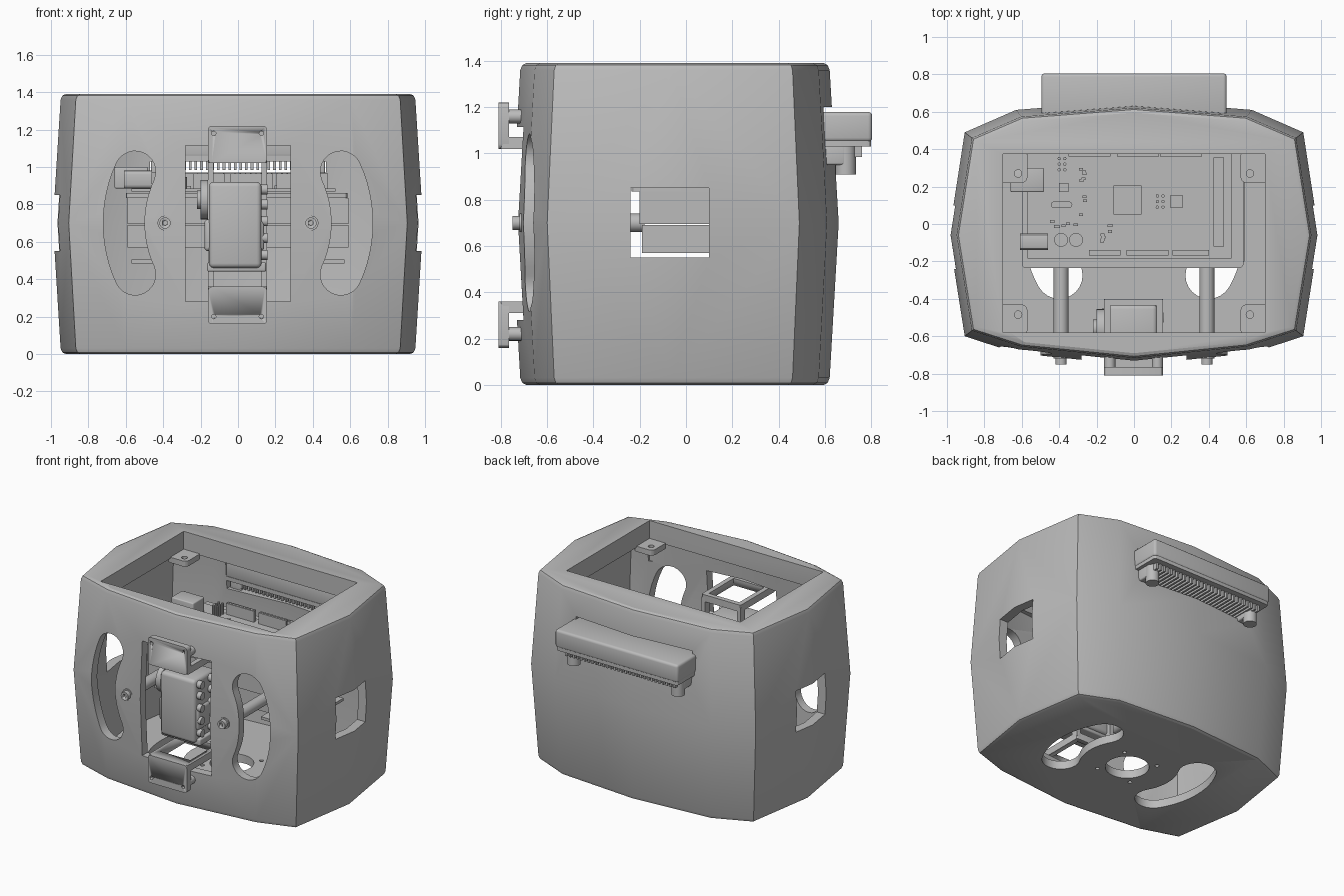
import bpy, bmesh, math, random
from mathutils import Vector, Matrix

old = bpy.data.objects.get("Cube")
if old:
    bpy.data.objects.remove(old, do_unlink=True)

grey = bpy.data.materials.new("plain grey")
grey.use_nodes = True
grey.diffuse_color = (0.5, 0.5, 0.5, 1)
grey.node_tree.nodes["Principled BSDF"].inputs["Base Color"].default_value = (0.5, 0.5, 0.5, 1)


def finish(name, bm, angle=30):
    bmesh.ops.recalc_face_normals(bm, faces=bm.faces)
    mesh = bpy.data.meshes.new(name)
    bm.to_mesh(mesh)
    bm.free()
    mesh.materials.append(grey)
    ob = bpy.data.objects.new(name, mesh)
    bpy.context.collection.objects.link(ob)
    smooth(ob, angle)
    return ob


def smooth(ob, angle=30):
    bpy.ops.object.select_all(action="DESELECT")
    ob.select_set(True)
    bpy.context.view_layer.objects.active = ob
    bpy.ops.object.shade_smooth_by_angle(angle=math.radians(angle))


def box(name, x, y, z, bevel=0, axis=None):
    """Box from ranges; bevels all edges, or just those along one axis."""
    bm = bmesh.new()
    lo, hi = Vector((x[0], y[0], z[0])), Vector((x[1], y[1], z[1]))
    bmesh.ops.create_cube(bm, size=1, matrix=Matrix.Translation((lo + hi) / 2) @ Matrix.Diagonal((*(hi - lo), 1)))
    if bevel:
        edges = [e for e in bm.edges if axis is None
                 or abs((e.verts[0].co - e.verts[1].co)[axis]) > 1e-4]
        bmesh.ops.bevel(bm, geom=edges, offset=bevel, segments=3, profile=0.5, affect="EDGES")
    return finish(name, bm)


def rod(name, centre, radius, depth, axis="Z", sides=24):
    turn = {"X": Matrix.Rotation(math.pi / 2, 4, "Y"), "Y": Matrix.Rotation(math.pi / 2, 4, "X"),
            "Z": Matrix()}[axis]
    bm = bmesh.new()
    bmesh.ops.create_cone(bm, cap_ends=True, segments=sides, radius1=radius, radius2=radius,
                          depth=depth, matrix=Matrix.Translation(centre) @ turn)
    return finish(name, bm)


def loft(name, rings):
    """Closed skin through rings of equal length."""
    bm = bmesh.new()
    loops = [[bm.verts.new(p) for p in ring] for ring in rings]
    for a, b in zip(loops, loops[1:]):
        for i in range(len(a)):
            j = (i + 1) % len(a)
            bm.faces.new((a[i], a[j], b[j], b[i]))
    bm.faces.new(loops[0])
    bm.faces.new(loops[-1])
    return finish(name, bm)


def cut(target, cutter):
    mod = target.modifiers.new("cut", "BOOLEAN")
    mod.object = cutter
    mod.solver = "EXACT"
    bpy.context.view_layer.objects.active = target
    bpy.ops.object.modifier_apply(modifier=mod.name)
    bpy.data.objects.remove(cutter, do_unlink=True)


def bean(mid, half, sag, width, steps=12):
    """Curved slot outline, bulging towards +u around (mid, 0)."""
    R = (half ** 2 + sag ** 2) / (2 * sag)
    a = math.asin(half / R)
    pts = []
    for s in (1, -1):
        arc = [s * a * (2 * i / steps - 1) for i in range(steps + 1)]
        pts += [(mid - R + (R + s * width) * math.cos(t), (R + s * width) * math.sin(t)) for t in arc]
        cu, cv = mid - R + R * math.cos(a), s * R * math.sin(a)
        for i in range(1, steps):
            t = s * a + math.pi * i / steps + (0 if s > 0 else math.pi)
            pts.append((cu + width * math.cos(t), cv + width * math.sin(t)))
    return pts


# Body shell: bulged outline with rounded rims
half = [(0, -0.755), (0.63, -0.69), (0.905, -0.60), (0.99, -0.06), (0.905, 0.49), (0.63, 0.61), (0, 0.66)]
outline = half + [(-x, y) for x, y in half[-2:0:-1]]


def ring(z, inset):
    return [(x * (1 - inset), (y + 0.05) * (1 - inset * 1.3) - 0.05, z) for x, y in outline]


H, MID = 1.39, 0.7
rim = [(0.07, 0), (0.052, 0.008), (0.042, 0.03)]
body = loft("body_shell", [ring(z, i) for i, z in rim] + [ring(MID, 0)]
            + [ring(H - z, i) for i, z in reversed(rim)])
cut(body, loft("cavity", [ring(0.06, 0.11), ring(MID, 0.065), ring(1.25, 0.11)]))
cut(body, box("top_opening", (-0.70, 0.70), (-0.58, 0.375), (1.1, 1.6)))
cut(body, box("front_opening", (-0.28, 0.28), (-1, -0.5), (0.28, 1.115)))
cut(body, box("back_slot", (-0.47, 0.47), (0.45, 0.9), (0.97, 1.2)))
cut(body, rod("floor_hole", (0, -0.07, 0), 0.145, 0.4, sides=40))
for s in (-1, 1):
    cut(body, box("side_window", sorted((s * 0.75, s * 1.2)), (-0.24, 0.10), (0.55, 0.85)))
    slot = bean(0.61, 0.275, 0.06, 0.11)
    cut(body, loft("front_slot", [[(s * u, y, v + MID) for u, v in slot] for y in (-1, -0.5)]))
    slot = bean(0.46, 0.225, 0.06, 0.125)
    cut(body, loft("floor_slot", [[(s * u, v - 0.05, z) for u, v in slot] for z in (-0.2, 0.2)]))
    for t in (-1, 1):
        cut(body, rod("floor_screw_hole", (s * 0.14, -0.07 + t * 0.14, 0), 0.014, 0.4, sides=12))
smooth(body, 25)

# Corner tabs under the top opening
for s in (-1, 1):
    for y in ((0.22, 0.40), (-0.60, -0.43)):
        tab = box("corner_tab", sorted((s * 0.57, s * 0.73)), y, (1.22, 1.26), 0.03, 2)
        cut(tab, rod("hole", (s * 0.62, 0.27 if y[0] > 0 else -0.485, 1.24), 0.02, 0.2, sides=16))

# Support rods with front screws
for s in (-1, 1):
    rod("support_rod", (s * 0.39, -0.45, MID), 0.04, 0.54, "Y")
    screw = rod("front_screw", (s * 0.39, -0.725, MID), 0.03, 0.05, "Y")
    cut(screw, rod("socket", (s * 0.39, -0.75, MID), 0.014, 0.03, "Y", 6))

# Battery box and shelf
box("battery_box", (-0.59, 0.59), (-0.19, 0.30), (0.57, 0.69))
box("battery_lid", (-0.59, 0.59), (-0.20, 0.30), (0.695, 0.835))
box("shelf", (-0.60, 0.585), (-0.235, 0.50), (0.835, 0.86), 0.02, 2)
for x in (-0.43, 0.43):
    box("floor_rail", (x - 0.14, x + 0.14), (-0.15, 0.40), (0.485, 0.505))

# Circuit board with its parts
B = 0.885
box("circuit_board", (-0.57, 0.52), (-0.185, 0.42), (0.868, B))
box("data_port", (-0.66, -0.48), (0.17, 0.30), (B, 1.0), 0.008)
box("power_port", (-0.61, -0.46), (-0.14, -0.05), (B, 0.98), 0.02, 0)
box("main_chip", (-0.11, 0.04), (0.05, 0.205), (B, B + 0.02))
box("small_chip", (0.195, 0.26), (0.085, 0.155), (B, B + 0.015))
box("port_chip", (-0.40, -0.35), (0.17, 0.22), (B, B + 0.015))
box("crystal", (-0.445, -0.33), (0.085, 0.12), (B, B + 0.04), 0.017, 2)
for x in (-0.39, -0.31):
    rod("capacitor", (x, -0.085, B + 0.03), 0.037, 0.06)


def header(x, y, nx, ny):
    """Socket strip with a grid of small contacts on top."""
    p = 0.028
    box("pin_header", (x, x + nx * p), (y, y + ny * p), (B, B + 0.08))
    for i in range(nx):
        for j in range(ny):
            cx, cy = x + (i + 0.5) * p, y + (j + 0.5) * p
            box("pin", (cx - 0.007, cx + 0.007), (cy - 0.007, cy + 0.007), (B + 0.08, B + 0.084))


for x, n in ((-0.24, 6), (-0.04, 8), (0.205, 7)):
    header(x, -0.168, n, 1)
for x in (-0.35, -0.09, 0.14):
    header(x, 0.362, 8, 1)
header(0.425, -0.12, 2, 17)
for x, y in ((-0.40, 0.32), (0.125, 0.12)):
    for i in range(6):
        rod("pin", (x + (i % 2) * 0.03, y + (i // 2 - 1) * 0.03, B + 0.04), 0.009, 0.08, sides=8)
random.seed(4)
for x0, x1, y0, y1 in ((-0.46, -0.28, -0.03, 0.06), (-0.30, -0.27, 0.1, 0.3), (-0.23, -0.13, -0.11, 0.0)):
    for i in range(7):
        x, y = random.uniform(x0, x1), random.uniform(y0, y1)
        box("resistor", (x, x + 0.022), (y, y + 0.014), (B, B + 0.012))

# Rear tray with ribs and two feet
box("rear_tray", (-0.495, 0.495), (0.54, 0.805), (1.05, 1.18), 0.018)
box("tray_rim", (-0.49, 0.49), (0.54, 0.80), (1.03, 1.06), 0.02, 2)
for i in range(30):
    x = -0.435 + i * 0.03
    box("tray_rib", (x - 0.007, x + 0.007), (0.57, 0.76), (0.985, 1.04))
for s in (-1, 1):
    box("tray_foot", (s * 0.42 - 0.045, s * 0.42 + 0.045), (0.57, 0.69), (0.95, 1.04), 0.01)
    rod("foot_post", (s * 0.42, 0.69, 0.97), 0.045, 0.12)

# Two mirrored mounting brackets in the front opening
for s in (-1, 1):
    def zr(a, b):
        return sorted((0.69 + s * a, 0.69 + s * b))
    plate = box("bracket_plate", (-0.16, 0.155), (-0.81, -0.765), zr(0.33, 0.53), 0.02, 1)
    for x in (-0.13, 0.125):
        cut(plate, rod("hole", (x, -0.8, 0.69 + s * 0.49), 0.012, 0.2, "Y", 12))
        rod("bracket_spacer", (x, -0.72, 0.69 + s * 0.47), 0.03, 0.1, "Y", 16)
    arm = box("bracket_arm", (-0.16, 0.155), (-0.80, -0.40), zr(0.33, 0.38), 0.01, 2)
    cut(arm, box("hole", (-0.125, 0.12), (-0.72, -0.435), zr(0.2, 0.5)))
for x in (-0.16, 0.125):
    box("bracket_side", (x, x + 0.03), (-0.45, -0.40), (0.33, 1.05))

# Motor hung between the brackets
box("motor_body", (-0.155, 0.125), (-0.68, -0.43), (0.46, 0.92), 0.025)
box("motor_cover", (-0.18, 0.14), (-0.66, -0.45), (0.55, 0.72), 0.02)
box("motor_foot", (-0.165, 0.15), (-0.65, -0.45), (0.44, 0.49), 0.01)
rod("motor_disc", (-0.18, -0.56, 0.825), 0.105, 0.04, "X", 32)
rod("motor_hub", (-0.205, -0.56, 0.825), 0.05, 0.03, "X")
for z in (0.53, 0.62, 0.71, 0.80, 0.88):
    for y in (-0.63, -0.50):
        rod("motor_bolt", (0.14, y, z), 0.027, 0.035, "X", 16)
